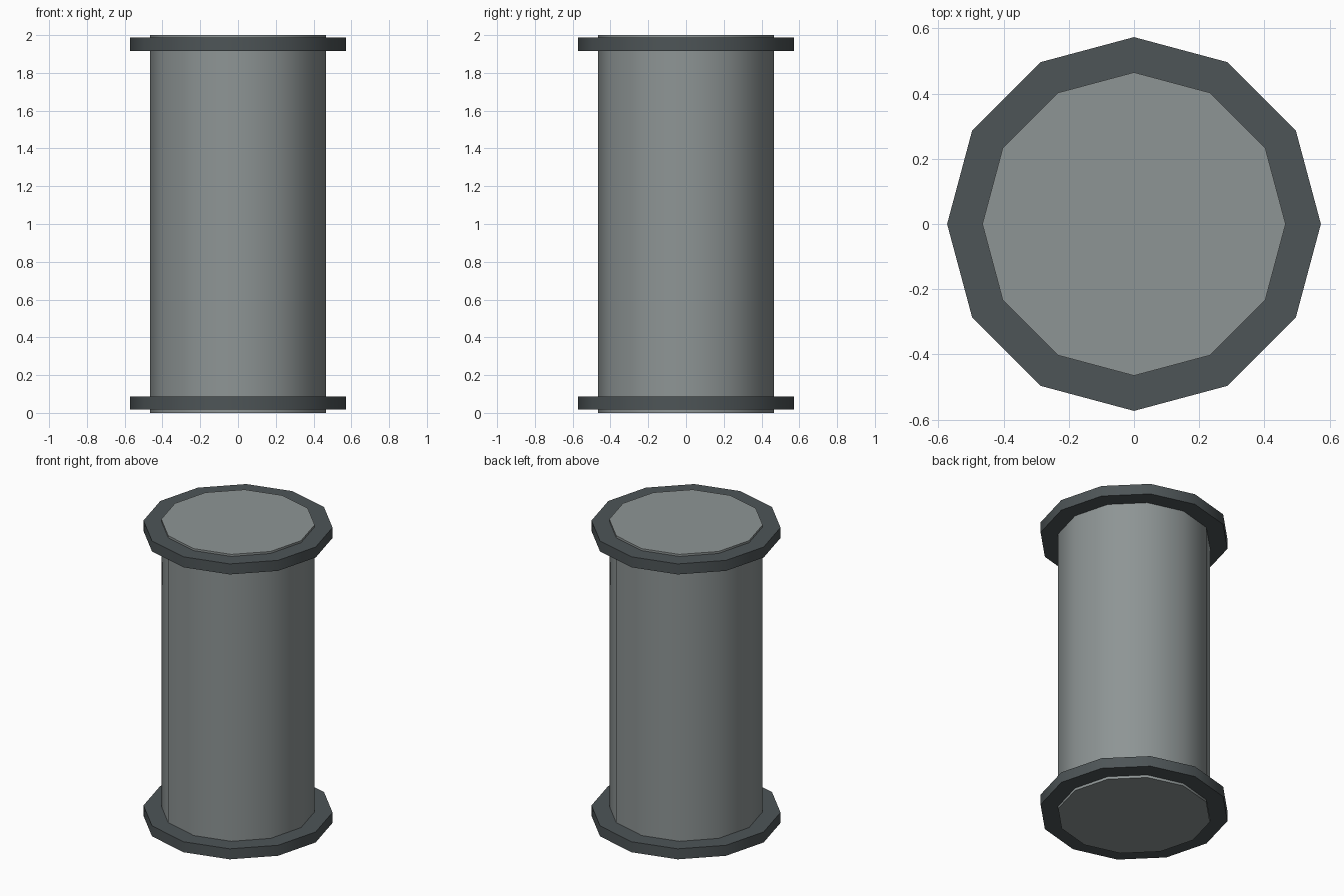
import bpy, math

if "Cube" in bpy.data.objects:
    bpy.data.objects.remove(bpy.data.objects["Cube"])

SIDES = 12


def material(name, color):
    m = bpy.data.materials.new(name)
    m.diffuse_color = (*color, 1)
    m.use_nodes = True
    m.node_tree.nodes["Principled BSDF"].inputs["Base Color"].default_value = m.diffuse_color
    return m


def drum(name, radius, z0, z1, mat):
    bpy.ops.mesh.primitive_cylinder_add(vertices=SIDES, radius=radius, depth=z1 - z0,
                                        location=(0, 0, (z0 + z1) / 2))
    ob = bpy.context.object
    ob.name = name
    ob.data.materials.append(mat)
    # smooth around the 30-degree sides, sharp at the rims
    bpy.ops.object.shade_smooth_by_angle(angle=math.radians(40))
    return ob


light_metal = material("light_metal", (0.27, 0.30, 0.30))
dark_metal = material("dark_metal", (0.075, 0.09, 0.095))

# Pipe body
drum("pipe_body", 0.465, 0.0, 2.0, light_metal)

# Flanges, set slightly in from each end
for name, z in (("bottom_flange", 0.0175), ("top_flange", 1.9165)):
    drum(name, 0.573, z, z + 0.07, dark_metal)
